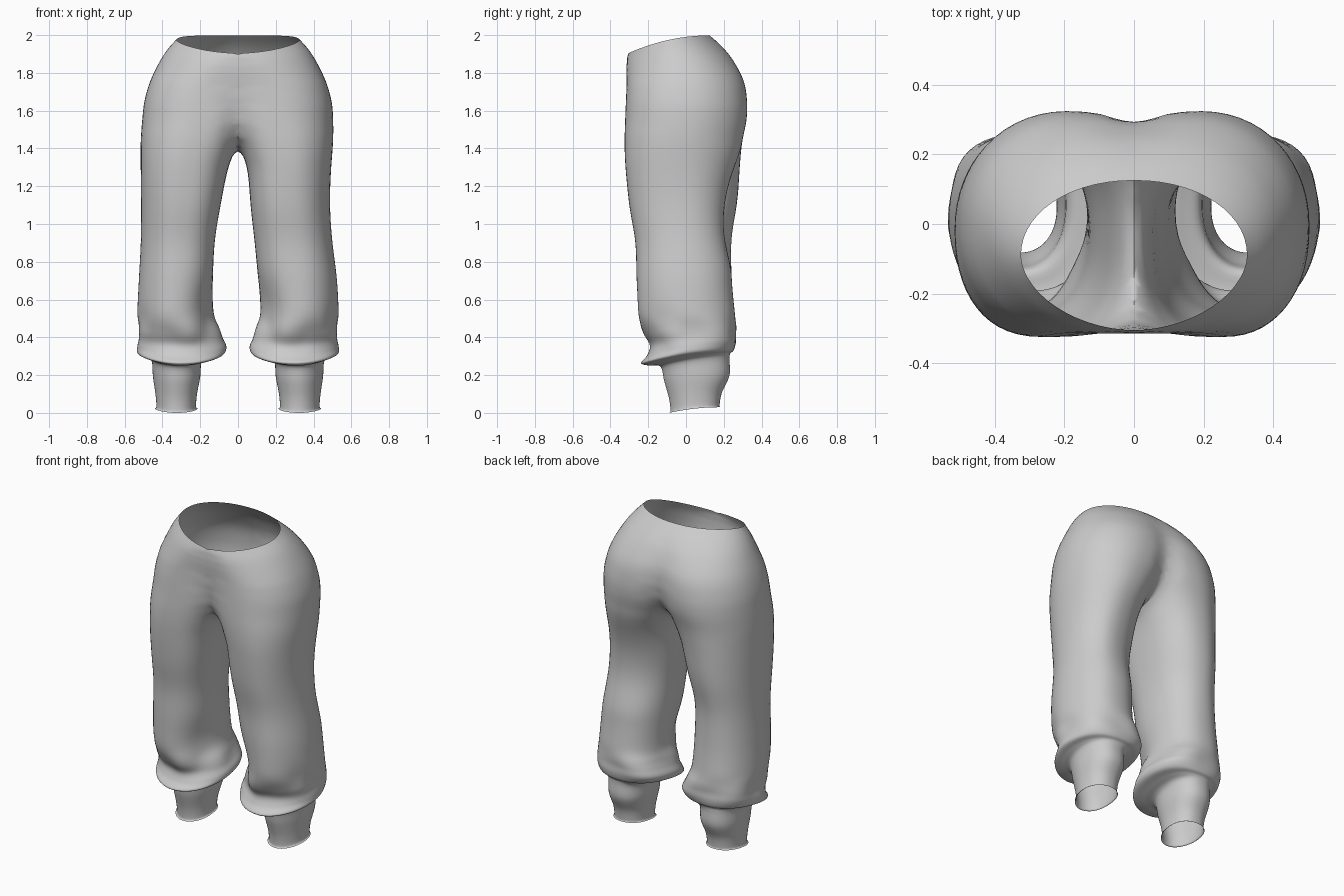
import bpy, bmesh, math
from mathutils import Vector

cube = bpy.data.objects.get("Cube")
if cube:
    bpy.data.objects.remove(cube, do_unlink=True)

SEGMENTS = 56
STEPS = 5

# Leg sections from waist to ankle: height, inner x, outer x, front y, back y, tilt
SECTIONS = [
    (1.975, -.32, .325, -.305, .125, .047),
    (1.92, -.29, .375, -.315, .19, .04),
    (1.85, -.23, .42, -.315, .25, .03),
    (1.75, -.17, .467, -.315, .305, .015),
    (1.65, -.13, .495, -.318, .323, 0),
    (1.55, -.085, .507, -.322, .32, 0),
    (1.43, -.008, .515, -.325, .297, 0),
    (1.3, .05, .515, -.32, .285, 0),
    (1.1, .09, .513, -.3, .275, 0),
    (.9, .12, .515, -.268, .25, 0),
    (.7, .13, .525, -.262, .245, 0),
    (.53, .125, .533, -.255, .258, .01),
    (.45, .1, .53, -.235, .268, .02),
    (.4, .08, .53, -.2, .268, .03),
    (.355, .06, .535, -.21, .268, .035),
    (.315, .075, .53, -.238, .255, .035),
    (.298, .135, .485, -.19, .235, .032),
    (.275, .19, .457, -.135, .23, .02),
    (.19, .2, .45, -.115, .23, .015),
    (.1, .217, .437, -.09, .19, .015),
    (.035, .222, .432, -.082, .178, .015),
    (.0225, .215, .44, -.09, .182, .015),
]

# Cloth dents: centre, radius, depth
DENTS = [
    ((.33, -.2, .40), .07, .025),
    ((.15, -.17, .55), .14, .03),
    ((.50, -.13, .48), .07, .01),
    ((.17, .22, .95), .2, .02),
]


def spline(a, b, c, d, t):
    """Smooth blend through b and c."""
    return [q + .5 * t * (r - p + t * (2 * p - 5 * q + 4 * r - s + t * (3 * (q - r) + s - p)))
            for p, q, r, s in zip(a, b, c, d)]


def ring_points(section):
    """One rounded cross-section, whose corners change from waist to ankle."""
    z, x_in, x_out, front, back, tilt = section
    xc, rx = (x_in + x_out) / 2, (x_out - x_in) / 2
    yc, ry = (front + back) / 2, (back - front) / 2
    waist = max(0, (z - 1.75) / .225)
    low = min(1, max(0, (1.2 - z) / .7))
    for i in range(SEGMENTS):
        angle = math.tau * i / SEGMENTS
        c, s = math.cos(angle), math.sin(angle)
        if s < 0:
            fullness = 2.25 - .4 * waist - .35 * low if c > 0 else 2.7 - .55 * low
        else:
            fullness = 2.05 + .15 * low if c > 0 else 2.3
        px = math.copysign(abs(c) ** (2 / fullness), c)
        py = math.copysign(abs(s) ** (2 / fullness), s)
        yield Vector((xc + rx * px, yc + ry * py, z + tilt * (py - .5 * py * py)))


def bump(value, centre, width):
    return max(0, 1 - ((value - centre) / width) ** 2) ** 2


# Loft one leg from hip to ankle
sections = []
last = len(SECTIONS) - 1
for i in range(last):
    around = [SECTIONS[min(max(i + k, 0), last)] for k in (-1, 0, 1, 2)]
    sections += [spline(*around, k / STEPS) for k in range(STEPS)]
sections.append(SECTIONS[-1])

bm = bmesh.new()
rings = [[bm.verts.new(p) for p in ring_points(s)] for s in sections]
for upper, lower in zip(rings, rings[1:]):
    for i in range(SEGMENTS):
        j = (i + 1) % SEGMENTS
        bm.faces.new((upper[i], lower[i], lower[j], upper[j]))
bmesh.ops.recalc_face_normals(bm, faces=bm.faces)

# Press the folds into the cloth
for v in bm.verts:
    inward = Vector((.31 - v.co.x, -v.co.y, 0)).normalized()
    push = sum(depth * math.exp(-((v.co - Vector(c)).length / radius) ** 2)
               for c, radius, depth in DENTS)
    v.co += inward * push
    # Ripples around the gathered hem
    angle = math.atan2(v.co.y, v.co.x - .31)
    v.co -= inward * .008 * math.sin(5 * angle + 9 * v.co.z) * bump(v.co.z, .42, .12)

# Trim at the centre seam, drop slivers there and join the mirrored half
bmesh.ops.bisect_plane(bm, geom=bm.verts[:] + bm.edges[:] + bm.faces[:], dist=.0005,
                       plane_co=(0, 0, 0), plane_no=(1, 0, 0), clear_inner=True)
seam = [v for v in bm.verts if v.co.x < .008]
for v in seam:
    v.co.x = 0
bmesh.ops.remove_doubles(bm, verts=seam, dist=.008)
flat = [f for f in bm.faces if all(v.co.x == 0 for v in f.verts)]
bmesh.ops.delete(bm, geom=flat, context='FACES')
bmesh.ops.mirror(bm, geom=bm.verts[:] + bm.edges[:] + bm.faces[:], axis='X', merge_dist=.0006)
bmesh.ops.remove_doubles(bm, verts=bm.verts, dist=.0005)

# Soften the crotch and the seam
soft = [v for v in bm.verts if abs(v.co.x) < .09 and 1.36 < v.co.z < 1.88
        and not v.is_boundary]
for _ in range(10):
    bmesh.ops.smooth_vert(bm, verts=soft, factor=.5, use_axis_x=True,
                          use_axis_y=True, use_axis_z=True)

# The left leg sits slightly inward, with slack behind the knee
for v in bm.verts:
    if v.co.x > 0:
        outer = min(1, v.co.x / .4)
        z = v.co.z
        if v.co.y > 0:
            v.co.y -= (.4 - .2 * outer) * bump(z, 1.08, .36) * v.co.y
        v.co.x -= .026 * outer * bump(z, 1.15, .5) + .045 * (1 - outer) * bump(z, .85, .5)
bmesh.ops.recalc_face_normals(bm, faces=bm.faces)

mesh = bpy.data.meshes.new("trousers")
bm.to_mesh(mesh)
bm.free()
trousers = bpy.data.objects.new("trousers", mesh)
bpy.context.collection.objects.link(trousers)

# Plain grey cloth
cloth = bpy.data.materials.new("grey_cloth")
cloth.use_nodes = True
cloth.diffuse_color = (.6, .6, .6, 1)
cloth.node_tree.nodes["Principled BSDF"].inputs["Base Color"].default_value = (.6, .6, .6, 1)
mesh.materials.append(cloth)

bpy.context.view_layer.objects.active = trousers
trousers.select_set(True)
bpy.ops.object.shade_smooth_by_angle(angle=math.radians(60))
